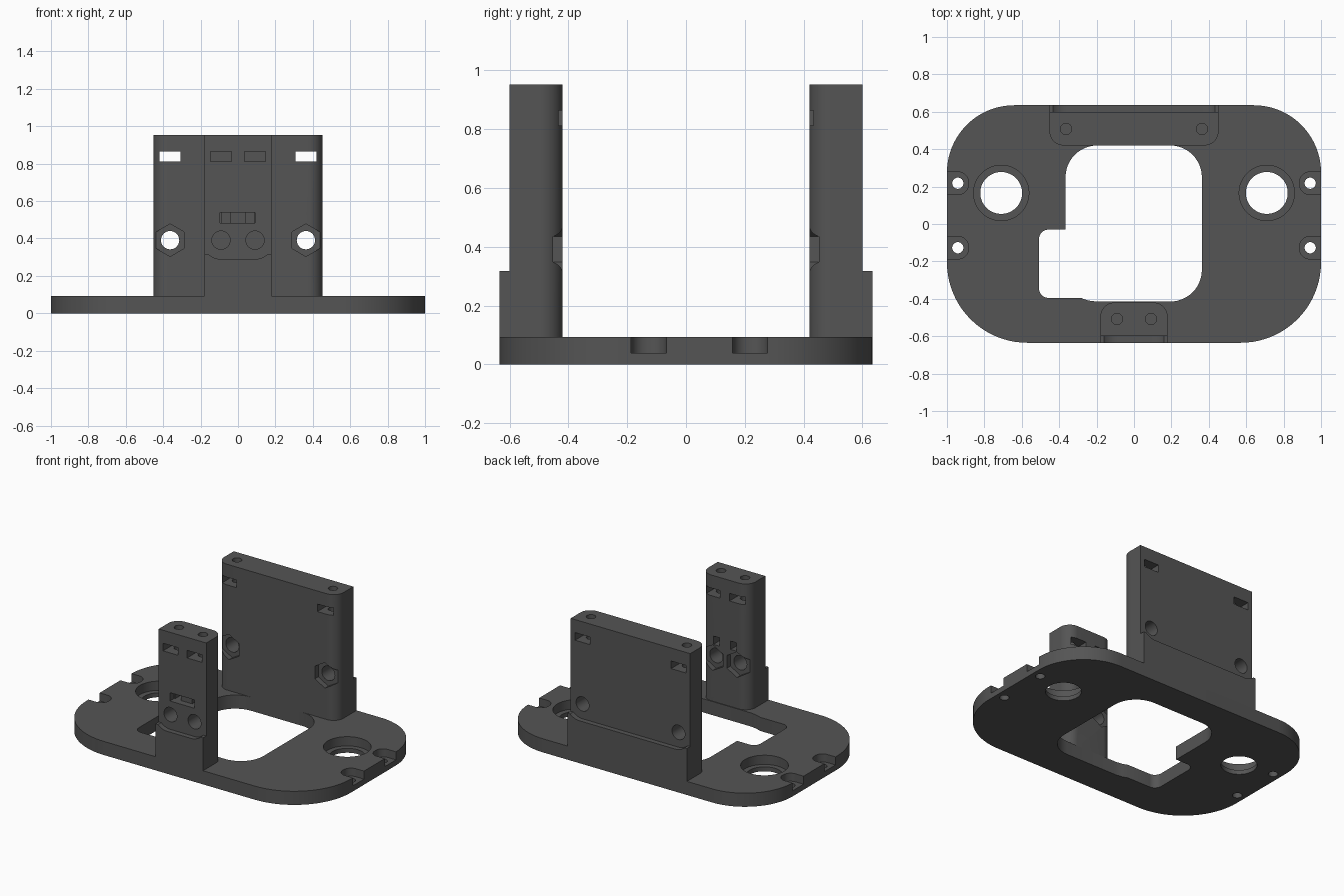
import bpy, bmesh
from math import tan, sin, cos, atan2, pi, radians
from mathutils import Vector

if "Cube" in bpy.data.objects:
    bpy.data.objects.remove(bpy.data.objects["Cube"])

dark = bpy.data.materials.new("dark_plastic")
dark.diffuse_color = (0.09, 0.09, 0.09, 1)
dark.use_nodes = True
dark.node_tree.nodes["Principled BSDF"].inputs["Base Color"].default_value = dark.diffuse_color


def rounded(corners, seg=12):
    """Outline from (u, v, radius) corners."""
    out, n = [], len(corners)
    for i, (u, v, r) in enumerate(corners):
        p = Vector((u, v))
        if r == 0:
            out.append(p)
            continue
        a = (Vector(corners[i - 1][:2]) - p).normalized()
        b = (Vector(corners[(i + 1) % n][:2]) - p).normalized()
        half = a.angle(b) / 2
        c = p + (a + b).normalized() * r / sin(half)
        v0, v1 = p + a * r / tan(half) - c, p + b * r / tan(half) - c
        start = atan2(v0.y, v0.x)
        sweep = atan2(v0.x * v1.y - v0.y * v1.x, v0.dot(v1))
        for k in range(seg + 1):
            t = start + sweep * k / seg
            out.append(c + Vector((cos(t), sin(t))) * r)
    return out


def rect(u0, u1, v0, v1):
    return [(u0, v0), (u1, v0), (u1, v1), (u0, v1)]


def ngon(u, v, r, n=32):
    return [(u + r * sin(2 * pi * k / n), v + r * cos(2 * pi * k / n)) for k in range(n)]


def prism(name, pts, lo, hi, axis='Z'):
    """Extrude an outline along Z (xy outline) or Y (xz outline)."""
    bm = bmesh.new()
    put = (lambda p, h: (p[0], p[1], h)) if axis == 'Z' else (lambda p, h: (p[0], h, p[1]))
    a = [bm.verts.new(put(p, lo)) for p in pts]
    b = [bm.verts.new(put(p, hi)) for p in pts]
    bm.faces.new(a)
    bm.faces.new(b[::-1])
    for i in range(len(pts)):
        j = (i + 1) % len(pts)
        bm.faces.new((a[i], b[i], b[j], a[j]))
    bmesh.ops.recalc_face_normals(bm, faces=bm.faces)
    me = bpy.data.meshes.new(name)
    bm.to_mesh(me)
    bm.free()
    me.materials.append(dark)
    ob = bpy.data.objects.new(name, me)
    bpy.context.collection.objects.link(ob)
    return ob


def select(ob):
    bpy.ops.object.select_all(action='DESELECT')
    ob.select_set(True)
    bpy.context.view_layer.objects.active = ob


def cut(ob, pts, lo, hi, axis='Z'):
    cutter = prism("cutter", pts, min(lo, hi), max(lo, hi), axis)
    cutter.hide_render = True
    select(ob)
    m = ob.modifiers.new("cut", 'BOOLEAN')
    m.operation, m.solver, m.object = 'DIFFERENCE', 'EXACT', cutter
    bpy.ops.object.modifier_apply(modifier=m.name)
    bpy.data.objects.remove(cutter)


def smooth(ob):
    select(ob)
    bpy.ops.object.shade_smooth_by_angle(angle=radians(30))


T = 0.093       # plate thickness
Y = 0.635       # half depth

# base plate with window and side notch
plate = prism("base_plate", rounded([(-1, -Y, .43), (1, -Y, .43), (1, Y, .36), (-1, Y, .36)], 20), 0, T)
cut(plate, rounded([(-.366, .42, .17), (.363, .42, .17), (.363, -.415, .17), (-.2, -.415, 0),
                    (-.245, -.409, 0), (-.285, -.395, 0), (-.508, -.395, .05),
                    (-.508, -.03, .05), (-.366, -.03, 0)]), -.1, .2)

for s in (-1, 1):
    # stepped round holes
    cut(plate, ngon(s * .71, .166, .112, 48), -.1, .2)
    cut(plate, ngon(s * .71, .166, .148, 48), .03, .2)
    # screw holes with recesses open to the plate edge
    for y in (.218, -.127):
        cut(plate, ngon(s * .942, y, .03), -.1, .2)
        cut(plate, rounded([(s * .885, y - .06, .055), (s * 1.1, y - .06, 0),
                            (s * 1.1, y + .06, 0), (s * .885, y + .06, .055)]), .038, .2)
smooth(plate)


def tower(name, s, w, bx):
    """Upright on side s (+1 back, -1 front), half width w, bolts at x = +-bx."""
    ob = prism(name, rounded([(-w, s * Y, 0), (-w, s * .42, .075),
                              (w, s * .42, .075), (w, s * Y, 0)]), T, .953)
    # outer step with clearance for bolt heads
    arc = [(bx + .1 * cos(t), .39 + .1 * sin(t))
           for t in [radians(270 + 44 * k / 8) for k in range(9)]]
    right = arc + [(w + .1, .318), (w + .1, 1.1)]
    cut(ob, right + [(-x, z) for x, z in reversed(right)], s * .60, s * .8, 'Y')
    for x in (-bx, bx):
        cut(ob, ngon(x, s * .508, .03, 24), .70, 1.1)                      # top screw hole
        cut(ob, rect(x - .056, x + .056, .812, .864), s * .3, s * .8, 'Y')  # nut slot
        cut(ob, ngon(x, .391, .049), s * .3, s * .8, 'Y')                  # bolt hole
        cut(ob, ngon(x, .391, .087, 6), s * .3, s * .457, 'Y')             # hex nut pocket
    return ob


smooth(tower("back_tower", 1, .452, .363))

# front tower with cable tie channel around a small pillar
front = tower("front_tower", -1, .18, .091)
cut(front, rect(-.095, .09, .483, .54), -.8, -.555, 'Y')
for s in (-1, 1):
    cut(front, rect(s * .065 - .023, s * .065 + .021, .483, .54), -.7, -.3, 'Y')
smooth(front)
